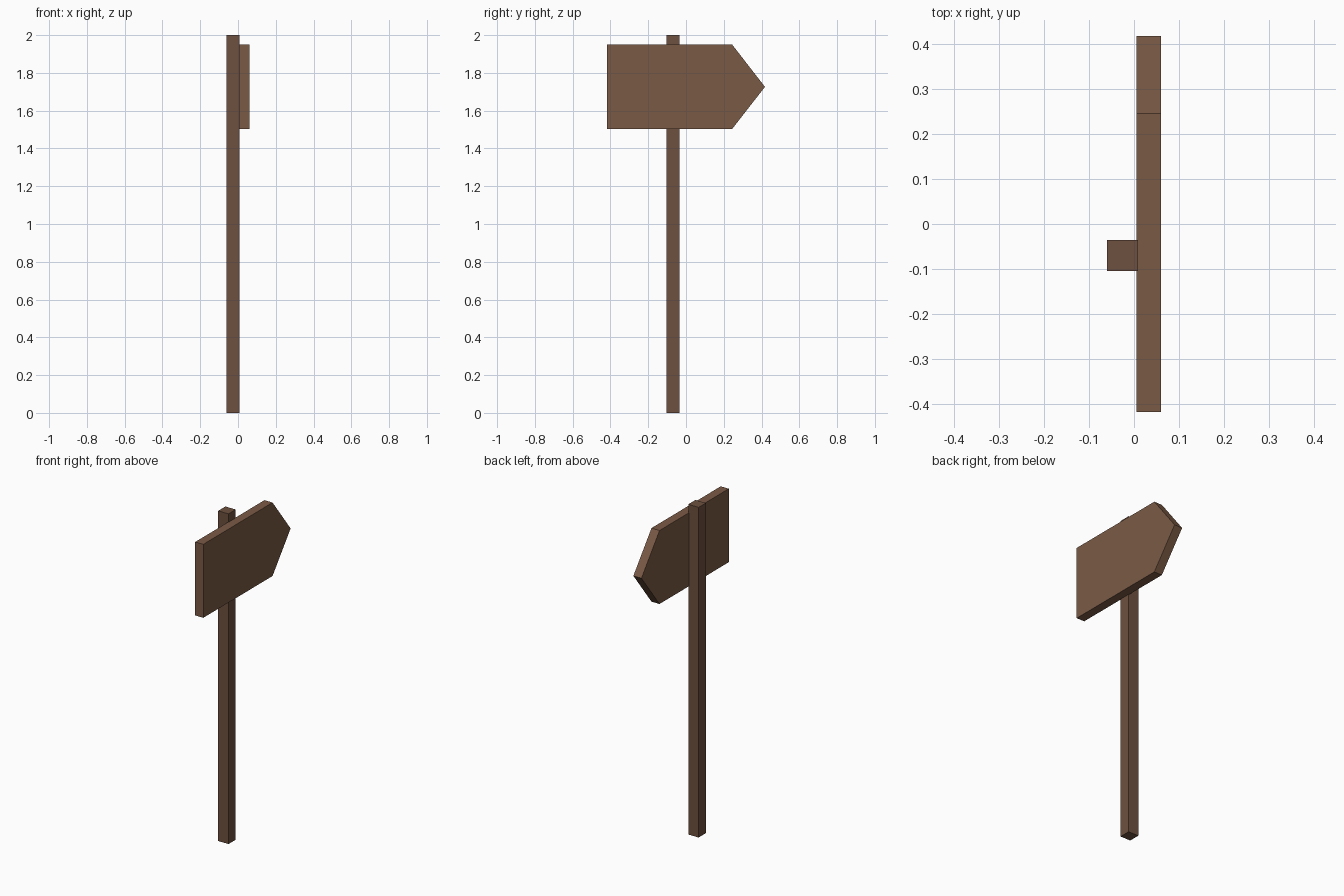
import bpy, bmesh
from mathutils import Vector

if "Cube" in bpy.data.objects:
    bpy.data.objects.remove(bpy.data.objects["Cube"])


def wood(name, color):
    mat = bpy.data.materials.new(name)
    mat.diffuse_color = (*color, 1)
    mat.use_nodes = True
    mat.node_tree.nodes["Principled BSDF"].inputs["Base Color"].default_value = mat.diffuse_color
    return mat


def extruded(name, profile, direction, mat):
    """Flat outline pushed along a direction into a solid part."""
    bm = bmesh.new()
    face = bm.faces.new([bm.verts.new(p) for p in profile])
    res = bmesh.ops.extrude_face_region(bm, geom=[face], use_keep_orig=True)
    moved = [v for v in res["geom"] if isinstance(v, bmesh.types.BMVert)]
    bmesh.ops.translate(bm, verts=moved, vec=Vector(direction))
    bmesh.ops.recalc_face_normals(bm, faces=bm.faces)
    mesh = bpy.data.meshes.new(name)
    bm.to_mesh(mesh)
    bm.free()
    mesh.materials.append(mat)
    obj = bpy.data.objects.new(name, mesh)
    bpy.context.collection.objects.link(obj)
    return obj


# Square post
x0, x1, y0, y1 = -0.06, 0.009, -0.104, -0.035
extruded("post", [(x0, y0, 0), (x1, y0, 0), (x1, y1, 0), (x0, y1, 0)],
         (0, 0, 2), wood("post_wood", (0.155, 0.082, 0.05)))

# Arrow-shaped board on the right side of the post, pointing to +y
outline = [(-0.418, 1.504), (0.245, 1.504), (0.418, 1.726),
           (0.245, 1.949), (-0.418, 1.949)]
extruded("arrow_board", [(0.006, y, z) for y, z in outline],
         (0.054, 0, 0), wood("board_wood", (0.195, 0.102, 0.06)))
